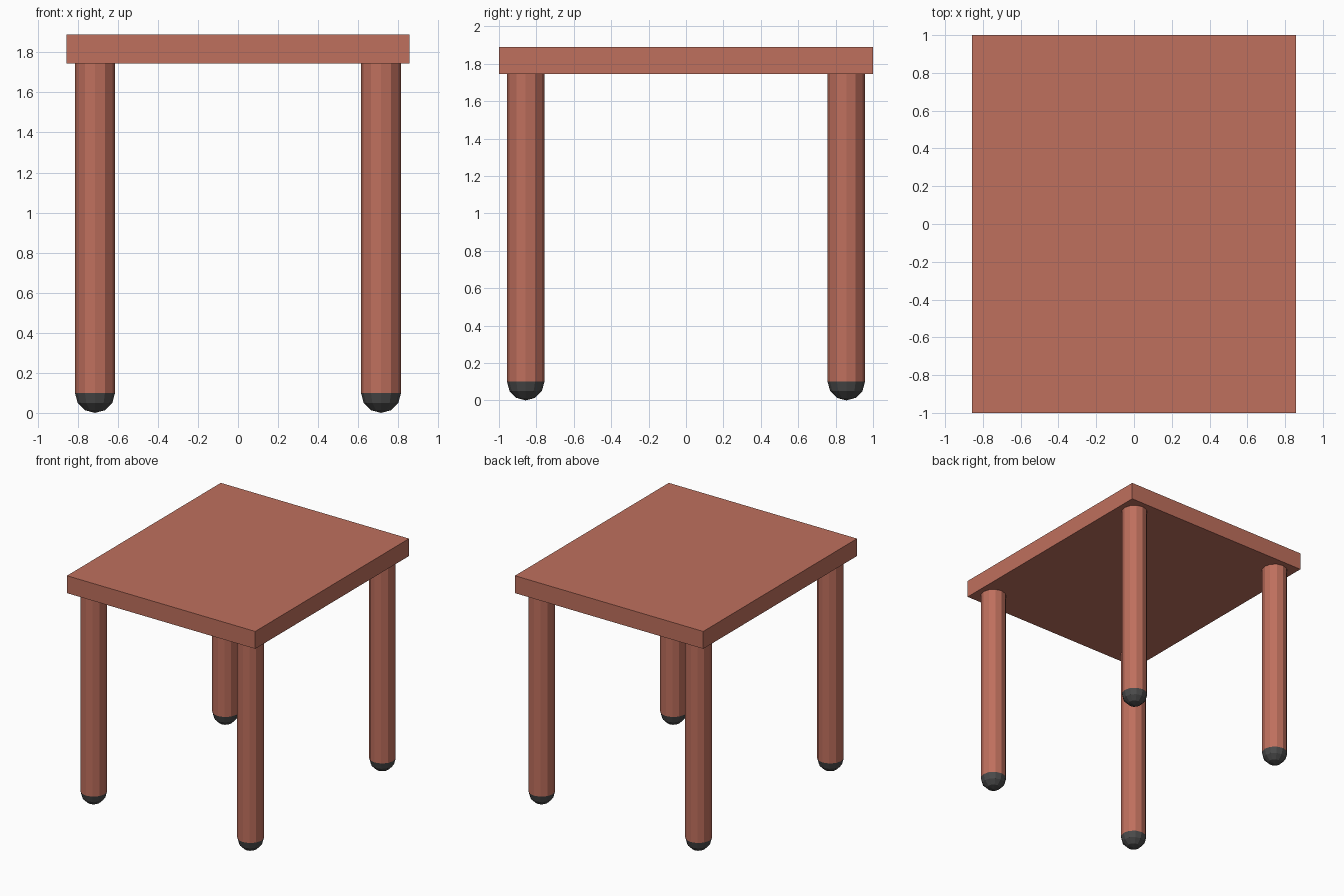
import bpy
import bmesh
from mathutils import Matrix

if "Cube" in bpy.data.objects:
    bpy.data.objects.remove(bpy.data.objects["Cube"])

HALF_X, HALF_Y = 0.857, 1.0
TOP_LOW, TOP_HIGH = 1.745, 1.888
LEG_X, LEG_Y, LEG_R = 0.714, 0.857, 0.1
SIDES = 12


def material(name, color):
    mat = bpy.data.materials.new(name)
    mat.diffuse_color = (*color, 1.0)
    mat.use_nodes = True
    mat.node_tree.nodes["Principled BSDF"].inputs["Base Color"].default_value = mat.diffuse_color
    return mat


def finish(name, bm, mat, location):
    mesh = bpy.data.meshes.new(name)
    bmesh.ops.recalc_face_normals(bm, faces=bm.faces)
    bm.to_mesh(mesh)
    bm.free()
    mesh.materials.append(mat)
    obj = bpy.data.objects.new(name, mesh)
    obj.location = location
    bpy.context.collection.objects.link(obj)
    return obj


wood = material("red_wood", (0.52, 0.16, 0.11))
rubber = material("dark_rubber", (0.07, 0.07, 0.07))

# Table top slab
bm = bmesh.new()
size = (2 * HALF_X, 2 * HALF_Y, TOP_HIGH - TOP_LOW)
bmesh.ops.create_cube(bm, size=1, matrix=Matrix.Diagonal((*size, 1)))
finish("table_top", bm, wood, (0, 0, (TOP_LOW + TOP_HIGH) / 2))

for depth, sy in (("front", -1), ("back", 1)):
    for side, sx in (("left", -1), ("right", 1)):
        x, y = sx * LEG_X, sy * LEG_Y

        # Twelve-sided leg
        bm = bmesh.new()
        height = TOP_LOW - LEG_R
        bmesh.ops.create_cone(bm, cap_ends=True, segments=SIDES,
                              radius1=LEG_R, radius2=LEG_R, depth=height)
        finish(f"{depth}_{side}_leg", bm, wood, (x, y, LEG_R + height / 2))

        # Half-sphere foot
        bm = bmesh.new()
        bmesh.ops.create_uvsphere(bm, u_segments=SIDES, v_segments=6, radius=LEG_R)
        upper = [v for v in bm.verts if v.co.z > 0.01]
        bmesh.ops.delete(bm, geom=upper, context='VERTS')
        finish(f"{depth}_{side}_foot", bm, rubber, (x, y, LEG_R))
